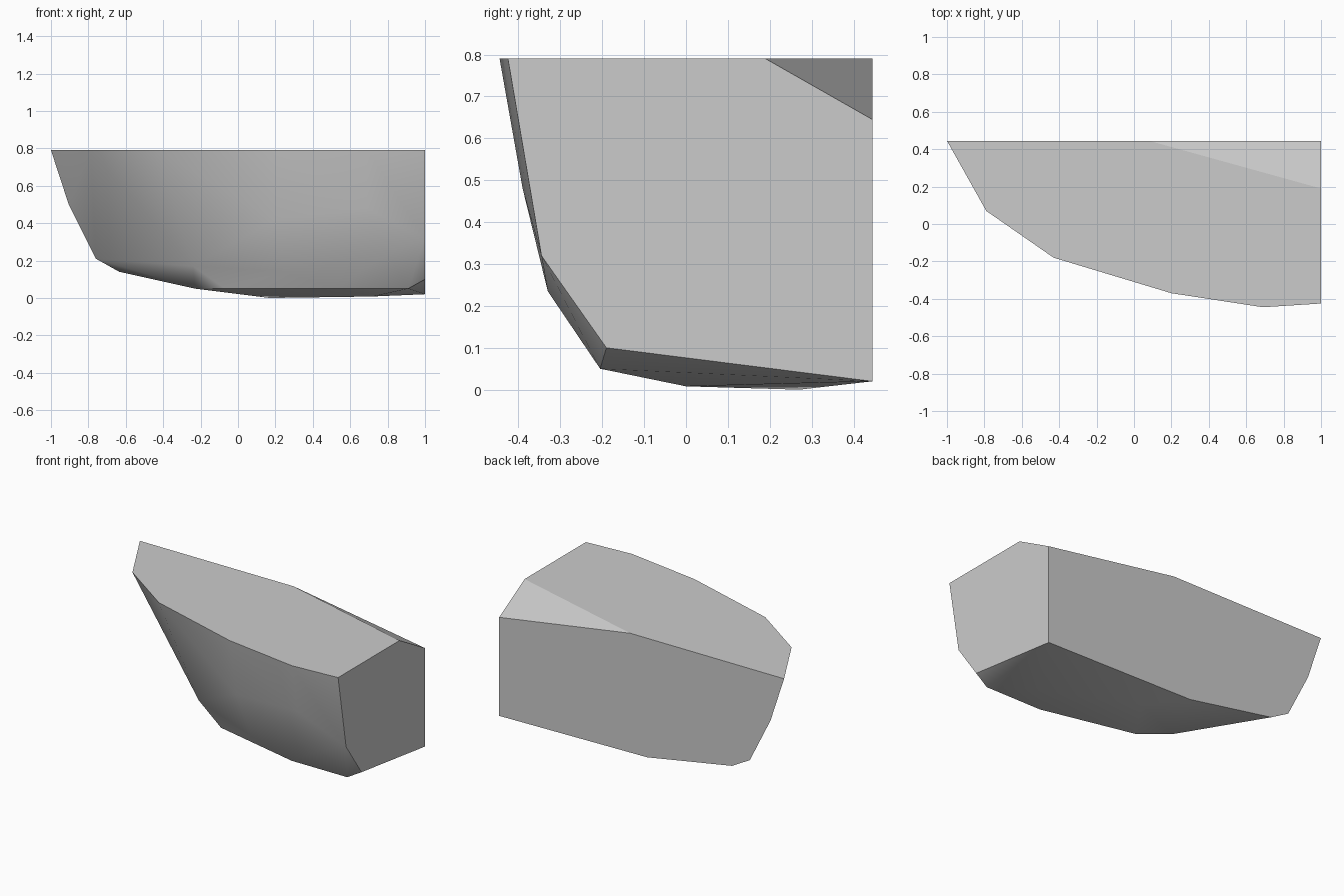
import bpy
import bmesh
import math

default_cube = bpy.data.objects.get("Cube")
if default_cube:
    bpy.data.objects.remove(default_cube, do_unlink=True)

# Shared flat planes of the broken block
TOP = 0.79
BACK = 0.445
SIDE = 1.0
LEDGE = 0.05


def make_material(name, rgb):
    """One plain colour for viewport and render."""
    mat = bpy.data.materials.new(name)
    mat.use_nodes = True
    colour = (*rgb, 1.0)
    mat.diffuse_color = colour
    mat.node_tree.nodes["Principled BSDF"].inputs["Base Color"].default_value = colour
    return mat


def at_height(outline, z):
    """Lift a plan outline to a given height."""
    return [(x, y, z) for x, y in outline]


def at_depth(outline, y):
    """Stand an x-z outline on a given depth."""
    return [(x, y, z) for x, z in outline]


def at_side(outline, x):
    """Stand a y-z outline on a given side."""
    return [(x, y, z) for y, z in outline]


def hull_object(name, points, material):
    """Wrap points in a faceted shell and merge its flat cut faces."""
    bm = bmesh.new()
    for point in points:
        bm.verts.new(point)
    result = bmesh.ops.convex_hull(bm, input=bm.verts)
    loose = [v for v in bm.verts if not v.link_faces]
    bmesh.ops.delete(bm, geom=loose, context="VERTS")
    bmesh.ops.dissolve_limit(bm, angle_limit=math.radians(0.5),
                             verts=bm.verts, edges=bm.edges)
    bmesh.ops.recalc_face_normals(bm, faces=bm.faces)
    mesh = bpy.data.meshes.new(name)
    bm.to_mesh(mesh)
    bm.free()
    mesh.materials.append(material)
    obj = bpy.data.objects.new(name, mesh)
    bpy.context.collection.objects.link(obj)
    return obj


# Flat top, with the chipped corner starting at its back and side edges
top_outline = [(-1, BACK), (-.79, .07), (-.43, -.18), (.2, -.37),
               (.69, -.445), (SIDE, -.425), (SIDE, .19), (.08, BACK)]

# Flat back and side cuts
back_outline = [(-.905, .5), (-.76, .21), (-.635, .14), (-.04, .035)]
side_outline = [(BACK, .645), (-.345, .32), (-.19, .1), (BACK, .02)]

# Lower ledge where the rounded front turns under
ledge_outline = [(-.23, .06), (-.07, -.07), (.52, -.205), (.91, -.205)]

# Bulge of the front and shallow underside
front_bulge = [(-.24, -.05, .17), (.25, -.22, .14), (.2, -.3, .42),
               (.8, -.33, .235), (.69, -.39, .48)]
underside = [(.17, .27, 0), (.72, 0, .008)]

points = (at_height(top_outline, TOP)
          + at_depth(back_outline, BACK)
          + at_side(side_outline, SIDE)
          + at_height(ledge_outline, LEDGE)
          + front_bulge + underside)

stone_grey = make_material("stone grey", (.6, .6, .6))
rock = hull_object("rock_chunk", points, stone_grey)

# Smooth the rounded front while the cut edges stay crisp
bpy.ops.object.select_all(action="DESELECT")
rock.select_set(True)
bpy.context.view_layer.objects.active = rock
bpy.ops.object.shade_smooth_by_angle(angle=math.radians(29))
